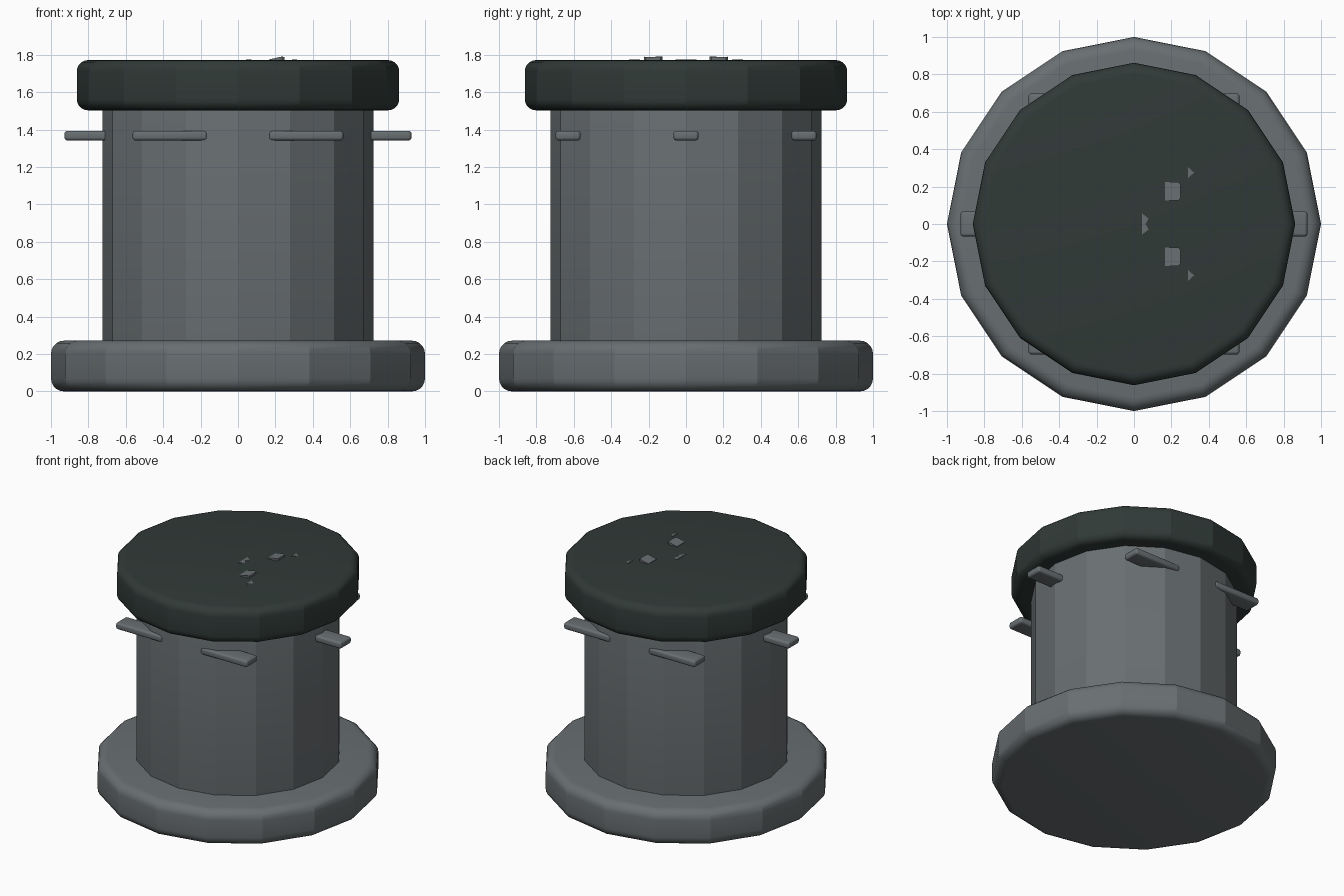
import bpy, bmesh, math

if "Cube" in bpy.data.objects:
    bpy.data.objects.remove(bpy.data.objects["Cube"])


def material(name, rgb):
    m = bpy.data.materials.new(name)
    m.diffuse_color = (*rgb, 1.0)
    m.use_nodes = True
    m.node_tree.nodes["Principled BSDF"].inputs["Base Color"].default_value = m.diffuse_color
    return m


GREY = material("steel grey", (0.14, 0.158, 0.166))
DARK = material("dark green grey", (0.030, 0.042, 0.039))


def finish(ob, name, mat, bevel=0.0, segments=5):
    """Name, colour, bevel and shade a part."""
    ob.name = name
    ob.data.materials.append(mat)
    bpy.ops.object.select_all(action='DESELECT')
    ob.select_set(True)
    bpy.context.view_layer.objects.active = ob
    if bevel:
        mod = ob.modifiers.new("rounded rim", 'BEVEL')
        mod.width = bevel
        mod.segments = segments
        mod.limit_method = 'ANGLE'
        mod.angle_limit = math.radians(30)
        bpy.ops.object.modifier_apply(modifier=mod.name)
    # Below the 22.5 degree facet angle: rims smooth, sides faceted
    bpy.ops.object.shade_smooth_by_angle(angle=math.radians(20))
    return ob


def disc(name, radius, z0, z1, mat, bevel):
    bpy.ops.mesh.primitive_cylinder_add(vertices=16, radius=radius, depth=z1 - z0,
                                        location=(0, 0, (z0 + z1) / 2))
    return finish(bpy.context.object, name, mat, bevel)


def chip(name, points):
    """Small sliver on the lid; points are (x, y, top z)."""
    bm = bmesh.new()
    low = [bm.verts.new((x, y, 1.755)) for x, y, z in points]
    top = [bm.verts.new(p) for p in points]
    n = len(points)
    bm.faces.new(low[::-1])
    bm.faces.new(top)
    for i in range(n):
        j = (i + 1) % n
        bm.faces.new((low[i], low[j], top[j], top[i]))
    bmesh.ops.recalc_face_normals(bm, faces=bm.faces)
    me = bpy.data.meshes.new(name)
    bm.to_mesh(me)
    bm.free()
    ob = bpy.data.objects.new(name, me)
    bpy.context.collection.objects.link(ob)
    finish(ob, name, GREY)


# Main drum
disc("base", 1.0, 0.0, 0.272, GREY, 0.07)
disc("column", 0.725, 0.25, 1.52, GREY, 0.01)
disc("lid", 0.862, 1.503, 1.772, DARK, 0.06)

# Six lugs, all aligned to the x axis, centred on the column wall
for i in range(6):
    a = math.radians(60 * i)
    bpy.ops.mesh.primitive_cube_add(size=1, location=(0.728 * math.cos(a),
                                                      0.728 * math.sin(a), 1.368))
    ob = bpy.context.object
    ob.scale = (0.40, 0.135, 0.052)
    bpy.ops.object.transform_apply(location=False, rotation=False, scale=True)
    finish(ob, f"lug_{i + 1}", GREY, 0.018, 4)

# Slivers poking through the lid, mirrored in y
for side, s in (("back", 1), ("front", -1)):
    chip(f"lid_tab_{side}", [(0.165, s * 0.125, 1.775), (0.235, s * 0.125, 1.791),
                             (0.248, s * 0.135, 1.788), (0.248, s * 0.215, 1.788),
                             (0.235, s * 0.225, 1.791), (0.165, s * 0.225, 1.775)])
    chip(f"lid_outer_sliver_{side}", [(0.288, s * 0.245, 1.776), (0.322, s * 0.275, 1.773),
                                      (0.288, s * 0.305, 1.776)])
    chip(f"lid_inner_sliver_{side}", [(0.042, s * 0.0, 1.776), (0.062, s * 0.0, 1.775),
                                      (0.078, s * 0.03, 1.773), (0.042, s * 0.057, 1.776)])
